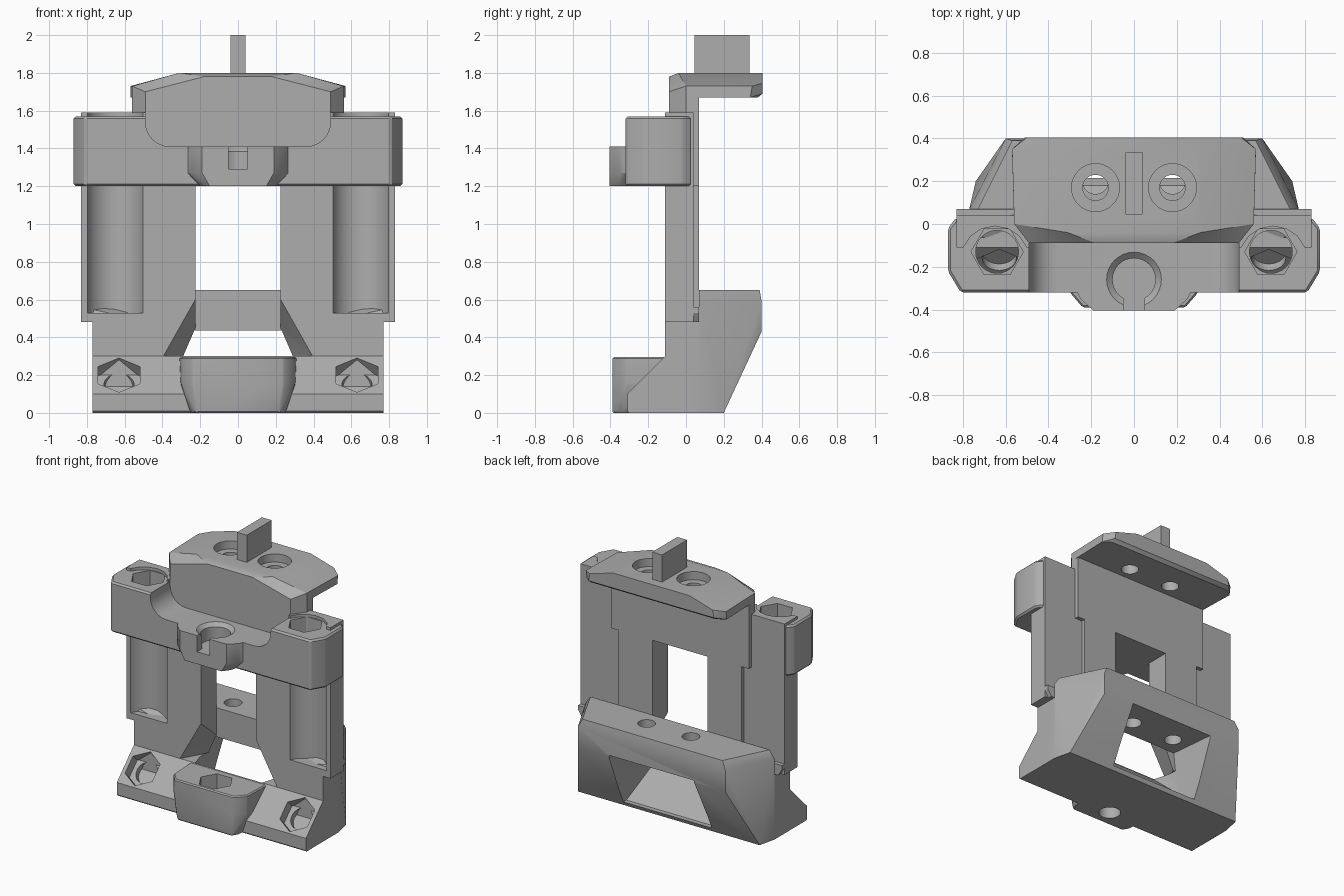
import bpy, bmesh
from math import radians, cos, sin, tau
from mathutils import Matrix, Vector

if "Cube" in bpy.data.objects:
    bpy.data.objects.remove(bpy.data.objects["Cube"])

grey = bpy.data.materials.new("plain grey")
grey.use_nodes = True
GREY = (0.42, 0.42, 0.42, 1)
grey.diffuse_color = GREY
grey.node_tree.nodes["Principled BSDF"].inputs["Base Color"].default_value = GREY


def finish(name, bm):
    bmesh.ops.recalc_face_normals(bm, faces=bm.faces)
    mesh = bpy.data.meshes.new(name)
    bm.to_mesh(mesh)
    bm.free()
    mesh.materials.append(grey)
    ob = bpy.data.objects.new(name, mesh)
    bpy.context.collection.objects.link(ob)
    return ob


def hull(name, points, mirror=False, bevel=0):
    """Convex solid round the points, optionally mirrored across x."""
    points = list(points)
    if mirror:
        points += [(-x, y, z) for x, y, z in points]
    bm = bmesh.new()
    for p in points:
        bm.verts.new(p)
    res = bmesh.ops.convex_hull(bm, input=bm.verts)
    junk = {v for v in res["geom_interior"] if isinstance(v, bmesh.types.BMVert)}
    bmesh.ops.delete(bm, geom=list(junk), context="VERTS")
    bmesh.ops.dissolve_limit(bm, angle_limit=radians(1), verts=bm.verts, edges=bm.edges)
    if bevel:
        bmesh.ops.bevel(bm, geom=bm.edges[:], offset=bevel, segments=1, affect="EDGES")
    return finish(name, bm)


def box(name, x, y, z, bevel=0):
    return hull(name, [(a, b, c) for a in x for b in y for c in z], bevel=bevel)


def plan(outline, z0, z1):
    return [(x, y, z) for x, y in outline for z in (z0, z1)]


def side(outline, x):
    return [(x, y, z) for y, z in outline]


def rod(centre, axis, length, r0, r1=None, sides=32):
    """Cutting rod that runs from centre along axis."""
    bm = bmesh.new()
    axis = Vector(axis).normalized()
    bmesh.ops.create_cone(bm, cap_ends=True, segments=sides, radius1=r0,
                          radius2=r0 if r1 is None else r1, depth=length)
    spin = Matrix.Rotation(radians(30), 4, "Z") if sides == 6 and axis.z > 0.99 else Matrix()
    place = Matrix.Translation(Vector(centre) + axis * length / 2)
    bm.transform(place @ axis.to_track_quat("Z", "Y").to_matrix().to_4x4() @ spin)
    return finish("cutter", bm)


def cut(ob, cutters):
    for c in cutters:
        c.hide_render = True
        mod = ob.modifiers.new("cut", "BOOLEAN")
        mod.object, mod.operation, mod.solver = c, "DIFFERENCE", "EXACT"
    graph = bpy.context.evaluated_depsgraph_get()
    mesh = bpy.data.meshes.new_from_object(ob.evaluated_get(graph))
    ob.modifiers.clear()
    ob.data = mesh
    for c in cutters:
        bpy.data.objects.remove(c)
    for o in bpy.context.selected_objects:
        o.select_set(False)
    ob.select_set(True)
    bpy.context.view_layer.objects.active = ob
    bpy.ops.object.shade_smooth_by_angle(angle=radians(25))


SIDES = (-1, 1)


def screw_holes(z, face):
    tools = []
    for s in SIDES:
        tools.append(rod((s * 0.37, -0.6, z), (0, 1, 0), 1.2, 0.065))
        tools.append(rod((s * 0.37, -0.6, z), (0, 1, 0), 0.6 + face + 0.05, 0.115))
    return tools


def window():
    return [box("cutter", (-0.225, 0.225), (-0.5, 0.071), (0.3, 1.2)),
            hull("cutter", [(0.40, -0.12, 0.3), (0.225, -0.12, 0.61), (0.29, 0.071, 0.3),
                            (0.225, 0.071, 0.45)], mirror=True)]


# Central panel with its window
panel = box("central_panel", (-0.5, 0.5), (-0.11, 0.07), (0.3, 1.3))
cut(panel, window() + screw_holes(0.78, -0.11))

# Upper panel
upper = hull("upper_panel", plan([(0.56, 0.07), (0.56, 0), (0.49, -0.09)], 1.2, 1.69), mirror=True)
cut(upper, screw_holes(1.53, -0.09))

# Side columns with vertical grooves, and the ledges below them
for s, label in zip(SIDES, ("right", "left")):
    column = box(label + "_column", (s * 0.49, s * 0.83), (-0.11, 0.04), (0.48, 1.59))
    cut(column, [rod((s * 0.65, -0.17, 0.53), (0, 0, 1), 1.2, 0.16, sides=16)])
    hull(label + "_ledge", [(s * x, y, z) for x, y, z in
         plan([(0.5, -0.08), (0.8, -0.08), (0.8, 0.07), (0.5, 0.07)], 0.48, 0.49)
         + plan([(0.5, 0.07), (0.83, -0.05), (0.83, 0.07)], 0.53, 0.56)])

# Crowned top flange
flange = hull("top_flange", [
    (0.49, -0.09, 1.67), (0.56, 0, 1.67), (0.57, 0.34, 1.67), (0.51, 0.38, 1.67),
    (0.51, 0.405, 1.69), (0.49, -0.09, 1.7), (0.56, 0, 1.73), (0.57, 0.35, 1.73),
    (0.5, 0.405, 1.745), (0.18, -0.09, 1.78), (0.31, -0.04, 1.8), (0.31, 0.405, 1.8)],
    mirror=True)
tools = screw_holes(1.53, -0.09)
for s in SIDES:
    tools.append(rod((s * 0.18, 0.17, 1.6), (0, 0, 1), 0.4, 0.06))
    tools.append(rod((s * 0.18, 0.17, 1.74), (0, 0, 1), 0.2, 0.112))
cut(flange, tools)
box("top_fin", (-0.04, 0.04), (0.045, 0.335), (1.78, 2.0))

# Clamp block across the top, with a rounded valley and bolt pockets
clamp = hull("clamp_block", plan([(0.81, -0.32), (0.87, -0.22), (0.87, -0.02), (0.83, 0.03)],
             1.2, 1.57), mirror=True, bevel=0.012)
valley = [(0.49, 1.8)]
for i in range(7):
    a = tau / 4 * i / 6
    valley.append((0.36 + 0.13 * cos(a), 1.54 - 0.13 * sin(a)))
tools = [hull("cutter", [(x, y, z) for x, z in valley for y in (-0.5, -0.085)], mirror=True)]
for s in SIDES:
    tools.append(rod((s * 0.64, -0.13, 1.0), (0, 0, 1), 0.8, 0.1))
    tools.append(rod((s * 0.64, -0.13, 1.4), (0, 0, 1), 0.3, 0.122, sides=6))
tools += screw_holes(1.53, -0.09)


def boss_pocket():
    return [rod((0, -0.26, 1.29), (0, 0, 1), 0.3, 0.1),
            rod((0, -0.26, 1.385), (0, 0, 1), 0.04, 0.1, 0.145),
            box("cutter", (-0.05, 0.05), (-0.6, -0.28), (1.29, 1.6))]


cut(clamp, tools + boss_pocket())
boss = hull("upper_boss", plan([(0.27, -0.31), (0.25, -0.35), (0.19, -0.405)], 1.27, 1.41)
            + plan([(0.2, -0.31), (0.19, -0.35), (0.15, -0.405)], 1.2, 1.21)
            + plan([(0.2, -0.12)], 1.2, 1.41), mirror=True)
cut(boss, boss_pocket())


# Hollow base: rear foot, front wall and wings
def cavity():
    rear = side([(0.18, 0.03), (0.5, 0.03), (0.5, 0.45)], 0.36)
    front = side([(-0.115, 0.3), (-0.115, 0.43)], 0.27)
    return [hull("cutter", rear + front, mirror=True)]


foot = hull("rear_foot", [
    (0.77, 0, 0), (0.77, 0.07, 0), (0.74, 0.2, 0), (0.77, 0.07, 0.59), (0.77, 0, 0.45),
    (0.73, 0.07, 0.65), (0.6, 0.4, 0.43), (0.6, 0.4, 0.59), (0.57, 0.39, 0.65)], mirror=True)
tools = cavity() + window()
for s in SIDES:
    tools.append(rod((s * 0.18, 0.2, 0.4), (0, 0, 1), 0.5, 0.06))
# trim the rear foot back to the panel
tools.append(box("cutter", (-1, 1), (-0.2, 0.068), (0.48, 0.8)))
cut(foot, tools)

wall = box("front_wall", (-0.77, 0.77), (-0.11, 0.07), (0, 0.485))
cut(wall, cavity() + window())

wing_side = [(-0.31, 0.01), (-0.3, 0), (-0.31, 0.1), (-0.11, 0.3), (-0.11, 0)]
wings = hull("front_wings", side(wing_side, 0.77), mirror=True)
tools = []
for s in SIDES:
    tools.append(rod((s * 0.63, -0.16, 0.15), (0, -1, 1), 0.3, 0.128, sides=6))
    tools.append(rod((s * 0.63, -0.13, 0.12), (0, -1, 1), 0.2, 0.08))


def nut_pocket():
    return [rod((0, -0.26, -0.1), (0, 0, 1), 0.5, 0.075),
            rod((0, -0.26, 0.12), (0, 0, 1), 0.3, 0.12, sides=6)]


cut(wings, tools + nut_pocket())

# Lower boss with nut pocket
low = hull("lower_boss", plan([(0.31, -0.1), (0.3, -0.32), (0.24, -0.39)], 0.15, 0.295)
           + plan([(0.25, -0.1), (0.25, -0.34), (0.22, -0.39)], 0, 0.09), mirror=True, bevel=0.008)
cut(low, nut_pocket())
